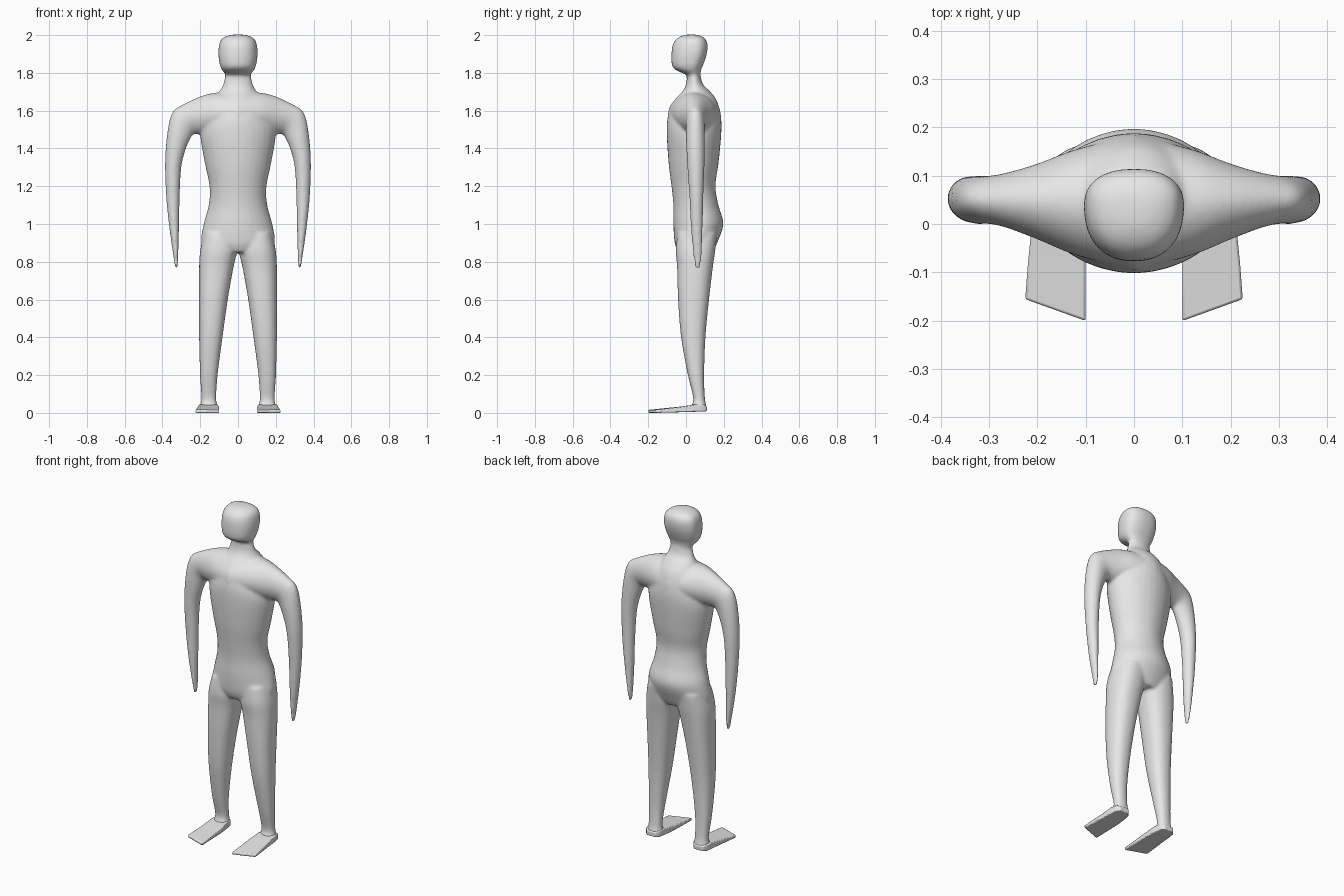
import bpy
import bmesh
from math import cos, sin, pi
from mathutils import Vector

cube = bpy.data.objects.get("Cube")
if cube:
    bpy.data.objects.remove(cube, do_unlink=True)

grey = bpy.data.materials.new("plain grey")
grey.use_nodes = True
colour = (0.8, 0.8, 0.8, 1)
grey.diffuse_color = colour
grey.node_tree.nodes["Principled BSDF"].inputs["Base Color"].default_value = colour


def signed_power(value, exponent):
    return abs(value) ** exponent * (1 if value >= 0 else -1)


def smooth_rows(rows, steps=4):
    """Catmull-Rom interpolation between the given section rows."""
    vectors = [Vector(row) for row in rows]
    result = []
    for i in range(len(vectors) - 1):
        a, b = vectors[max(i - 1, 0)], vectors[i]
        c, d = vectors[i + 1], vectors[min(i + 2, len(vectors) - 1)]
        for step in range(steps):
            t = step / steps
            result.append(b + (c - a) * (t / 2)
                          + (a * 2 - b * 5 + c * 4 - d) * (t * t / 2)
                          + (b * 3 - a - c * 3 + d) * (t ** 3 / 2))
    return result + [vectors[-1]]


def skin(bm, rings):
    """Join rings of points into a closed tube."""
    loops = [[bm.verts.new(point) for point in ring] for ring in rings]
    count = len(loops[0])
    for low, high in zip(loops, loops[1:]):
        for i in range(count):
            j = (i + 1) % count
            bm.faces.new((low[i], low[j], high[j], high[i]))
    bm.faces.new(loops[0][::-1])
    bm.faces.new(loops[-1])


def limb(bm, rows, side=1, roundness=2.0, widest=0.5, sides=32):
    """Rounded tube; a row is inner x, inner z, outer x, outer z, front y, back y."""
    rings = []
    for xi, zi, xo, zo, front, back in smooth_rows(rows):
        middle = front + (back - front) * widest
        ring = []
        for k in range(sides):
            angle = 2 * pi * k / sides
            across = signed_power(cos(angle), 2 / roundness)
            depth = signed_power(sin(angle), 2 / roundness)
            reach = back - middle if depth > 0 else middle - front
            ring.append((side * ((xi + xo) + (xo - xi) * across) / 2,
                         middle + reach * depth,
                         ((zi + zo) + (zo - zi) * across) / 2))
        rings.append(ring)
    skin(bm, rings)


def level(rows):
    """Horizontal symmetric sections from z, half width, front y, back y."""
    return [(-w, z, w, z, front, back) for z, w, front, back in rows]


def make_object(name, bm):
    bmesh.ops.recalc_face_normals(bm, faces=bm.faces)
    mesh = bpy.data.meshes.new(name)
    bm.to_mesh(mesh)
    bm.free()
    mesh.materials.append(grey)
    obj = bpy.data.objects.new(name, mesh)
    bpy.context.collection.objects.link(obj)
    return obj


def shade(obj, degrees):
    bpy.ops.object.select_all(action='DESELECT')
    obj.select_set(True)
    bpy.context.view_layer.objects.active = obj
    bpy.ops.object.shade_smooth_by_angle(angle=degrees * pi / 180)


# Torso from the pelvis up into the neck
torso = level([
    (.85, .15, -.04, .14), (.9, .195, -.06, .165), (1, .182, -.067, .198),
    (1.1, .155, -.067, .172), (1.2, .151, -.077, .156), (1.32, .175, -.092, .172),
    (1.48, .2, -.102, .187), (1.57, .17, -.096, .185), (1.65, .13, -.065, .165),
    (1.7, .1, -.02, .13), (1.74, .078, 0, .09), (1.8, .066, .006, .075)])

# Head with a narrow face and a wide back
head = level([
    (1.76, .06, .01, .07), (1.79, .066, 0, .075), (1.808, .08, -.04, .078),
    (1.825, .09, -.066, .083), (1.85, .098, -.076, .094), (1.9, .104, -.077, .11),
    (1.95, .1, -.07, .114), (1.98, .086, -.05, .102), (1.997, .055, -.02, .075),
    (2.003, .02, .01, .045)])

# Shoulder and arm as one tube running outward and down
arm = [
    (0, 1.46, 0, 1.7, -.097, .185), (.12, 1.47, .12, 1.695, -.065, .155),
    (.2, 1.475, .2, 1.675, -.032, .125), (.235, 1.475, .3, 1.628, -.006, .105),
    (.25, 1.455, .348, 1.59, 0, .1), (.275, 1.4, .372, 1.5, 0, .1),
    (.3, 1.3, .386, 1.34, .006, .098), (.309, 1.13, .381, 1.15, .018, .092),
    (.312, .97, .364, .98, .026, .088), (.316, .84, .344, .84, .038, .084),
    (.32, .768, .333, .766, .048, .076)]

# Leg from the hip down to the ankle
leg = [(xi, z, xo, z, front, back) for z, xi, xo, front, back in [
    (.95, .01, .18, -.045, .165), (.86, .004, .2, -.054, .155),
    (.77, .024, .206, -.047, .142), (.6, .054, .207, -.042, .122),
    (.4, .082, .206, -.026, .103), (.2, .108, .201, .01, .096),
    (.08, .115, .194, .038, .1), (.04, .11, .2, .03, .107),
    (.015, .106, .206, .02, .108)]]

body_mesh = bmesh.new()
limb(body_mesh, torso, roundness=1.9)
limb(body_mesh, head, roundness=2.3, widest=.62)
for side in (-1, 1):
    limb(body_mesh, arm, side, roundness=1.9)
    limb(body_mesh, leg, side, roundness=2.3)
body = make_object("body", body_mesh)

# Fuse the tubes into one skin and soften the joints
fuse = body.modifiers.new("fuse", 'REMESH')
fuse.mode = 'VOXEL'
fuse.voxel_size = 0.008
fuse.use_smooth_shade = True
soften = body.modifiers.new("soften", 'SMOOTH')
soften.factor = 0.5
soften.iterations = 8

# Flat feet with slanted toe edges
foot_rows = [
    (-.178, .1, .225, 0, .016, .36), (-.1, .1, .22, .002, .025, .2),
    (-.02, .1, .213, .004, .034, .05), (.05, .106, .209, .006, .045, 0),
    (.09, .113, .203, .007, .045, 0), (.11, .13, .188, .008, .036, 0)]
for name, side in (("right_foot", -1), ("left_foot", 1)):
    foot_mesh = bmesh.new()
    rings = []
    for y, xi, xo, low, high, slant in foot_rows:
        shift = slant * (xo - xi) / 2
        rings.append([(side * xi, y - shift, low), (side * xo, y + shift, low),
                      (side * xo, y + shift, high), (side * xi, y - shift, high)])
    skin(foot_mesh, rings)
    foot = make_object(name, foot_mesh)
    shade(foot, 40)
    rounding = foot.modifiers.new("rounding", 'BEVEL')
    rounding.width = 0.005
    rounding.segments = 2
